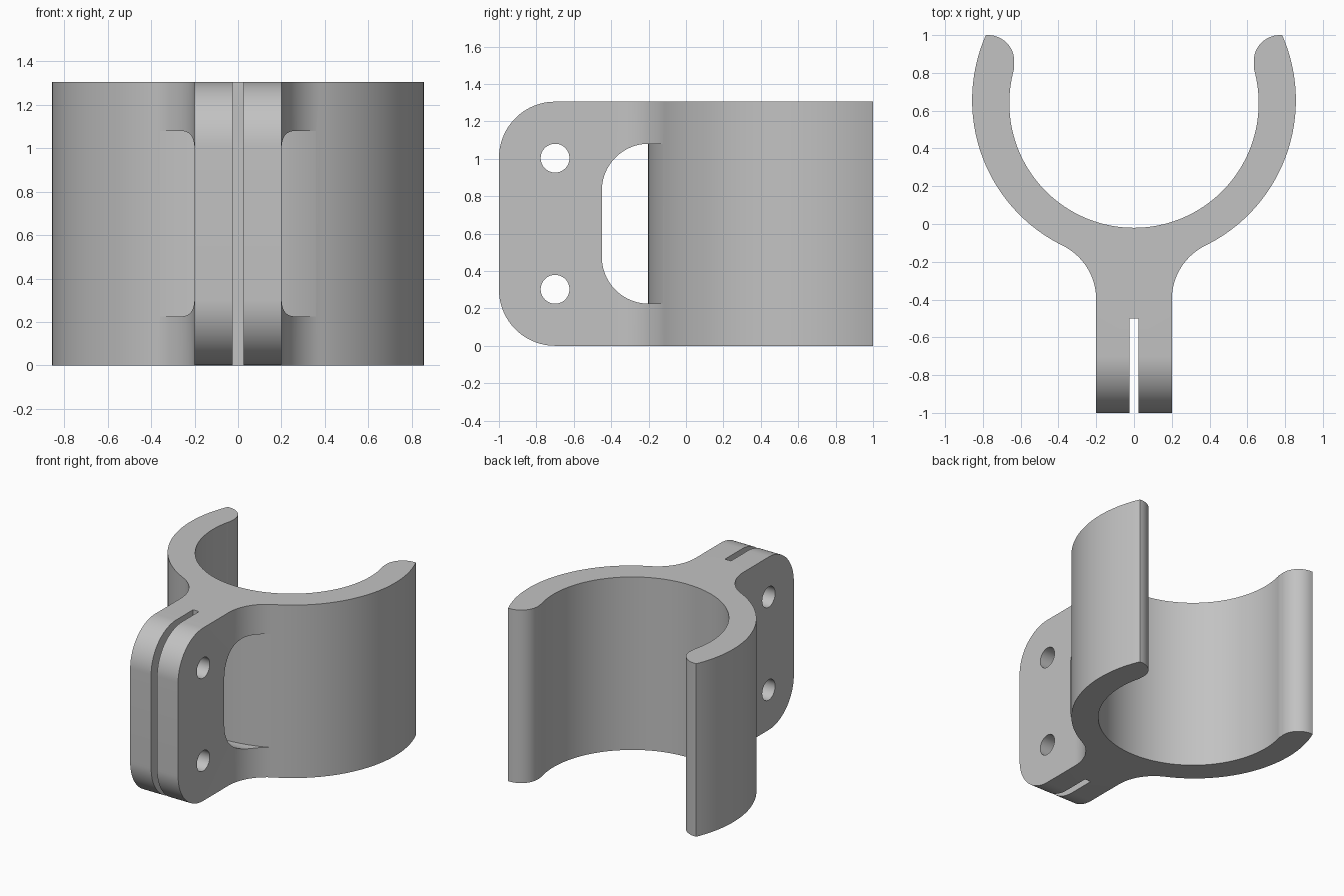
import bpy, bmesh
from math import sin, cos, radians, degrees, atan2, asin, sqrt

default = bpy.data.objects.get("Cube")
if default:
    bpy.data.objects.remove(default, do_unlink=True)

HEIGHT = 1.305
RING_Y, RING_R = 0.655, 0.857      # outer wall of the clip
BORE_Y, BORE_R = 0.64, 0.66        # inner wall of the clip
STEM = 0.2                         # half width of the stem
FILLET_Y = -0.4


def arc(cx, cy, r, start, end, n):
    angles = [radians(start + (end - start) * i / n) for i in range(n + 1)]
    return [(cx + r * cos(a), cy + r * sin(a)) for a in angles]


def prism(name, outline, low, high, axis):
    """Extrude a 2D outline along x (points are y, z) or z (points are x, y)."""
    bm = bmesh.new()
    place = (lambda p: (low, *p)) if axis == "x" else (lambda p: (*p, low))
    face = bm.faces.new([bm.verts.new(place(p)) for p in outline])
    grown = bmesh.ops.extrude_face_region(bm, geom=[face])["geom"]
    step = (high - low, 0, 0) if axis == "x" else (0, 0, high - low)
    bmesh.ops.translate(bm, vec=step, verts=[v for v in grown if isinstance(v, bmesh.types.BMVert)])
    bmesh.ops.recalc_face_normals(bm, faces=bm.faces)
    mesh = bpy.data.meshes.new(name)
    bm.to_mesh(mesh)
    bm.free()
    obj = bpy.data.objects.new(name, mesh)
    bpy.context.collection.objects.link(obj)
    return obj


cutters = []


def cut(target, cutter, operation="DIFFERENCE"):
    mod = target.modifiers.new(cutter.name, "BOOLEAN")
    mod.operation = operation
    mod.solver = "EXACT"
    mod.object = cutter
    cutter.hide_render = True
    cutters.append(cutter)


# Clip outline: stem, fillet, outer wall, rounded tip, inner wall
drop = RING_Y - FILLET_Y
fillet = (STEM**2 + drop**2 - RING_R**2) / (2 * (RING_R - STEM))
join = degrees(atan2(drop, -(STEM + fillet)))
tip_end = degrees(asin((1 - RING_Y) / RING_R))
half = [(STEM, -1.1)]
half += arc(STEM + fillet, FILLET_Y, fillet, 180, join, 16)
half += arc(0, RING_Y, RING_R, join - 180, tip_end, 48)[1:]
half += arc(0.772, 0.862, 0.138, 90, 190, 16)
half += arc(0, BORE_Y, BORE_R, 15.5, -90, 56)[:-1]
outline = half + [(0, BORE_Y - BORE_R)] + [(-x, y) for x, y in reversed(half)]
clip = prism("clip_bracket", outline, -0.1, HEIGHT + 0.1, "z")

# Side silhouette with rounded stem corners
side = arc(-0.7, 0.3, 0.3, 270, 180, 24) + arc(-0.7, HEIGHT - 0.3, 0.3, 180, 90, 24)
side += [(1.2, HEIGHT), (1.2, 0)]
cut(clip, prism("side_silhouette", side, -1.2, 1.2, "x"), "INTERSECT")

# Clamping slot
slot = [(-0.025, -1.2), (0.025, -1.2), (0.025, -0.5), (-0.025, -0.5)]
cut(clip, prism("slot_cutter", slot, -0.3, HEIGHT + 0.3, "z"))

# Bolt holes
for name, z in (("lower", 0.302), ("upper", 1.003)):
    circle = arc(-0.7, z, 0.077, 0, 360, 48)[:-1]
    cut(clip, prism(name + "_hole_cutter", circle, -0.5, 0.5, "x"))

# Strap window, bounded at the back by the clip's outer wall
window = arc(-0.2, 0.475, 0.25, 270, 180, 20) + arc(-0.2, 0.83, 0.25, 180, 90, 20)
window += [(0, 1.08), (0, 0.225)]
window_cutter = prism("window_cutter", window, -0.36, 0.36, "x")
wall = arc(0, RING_Y, RING_R, 0, 360, 192)[:-1]
cut(window_cutter, prism("wall_keeper", wall, -0.3, HEIGHT + 0.3, "z"))
cut(clip, window_cutter)

# Bake the cuts and remove the helpers
bpy.context.view_layer.update()
graph = bpy.context.evaluated_depsgraph_get()
baked = bpy.data.meshes.new_from_object(clip.evaluated_get(graph))
clip.modifiers.clear()
clip.data = baked
for cutter in cutters:
    bpy.data.objects.remove(cutter, do_unlink=True)

# Plain grey finish
grey = bpy.data.materials.new("plain_grey")
grey.use_nodes = True
colour = (0.54, 0.54, 0.54, 1)
grey.diffuse_color = colour
grey.node_tree.nodes["Principled BSDF"].inputs["Base Color"].default_value = colour
baked.materials.clear()
baked.materials.append(grey)

bpy.ops.object.select_all(action="DESELECT")
bpy.context.view_layer.objects.active = clip
clip.select_set(True)
bpy.ops.object.shade_smooth_by_angle(angle=radians(30))
